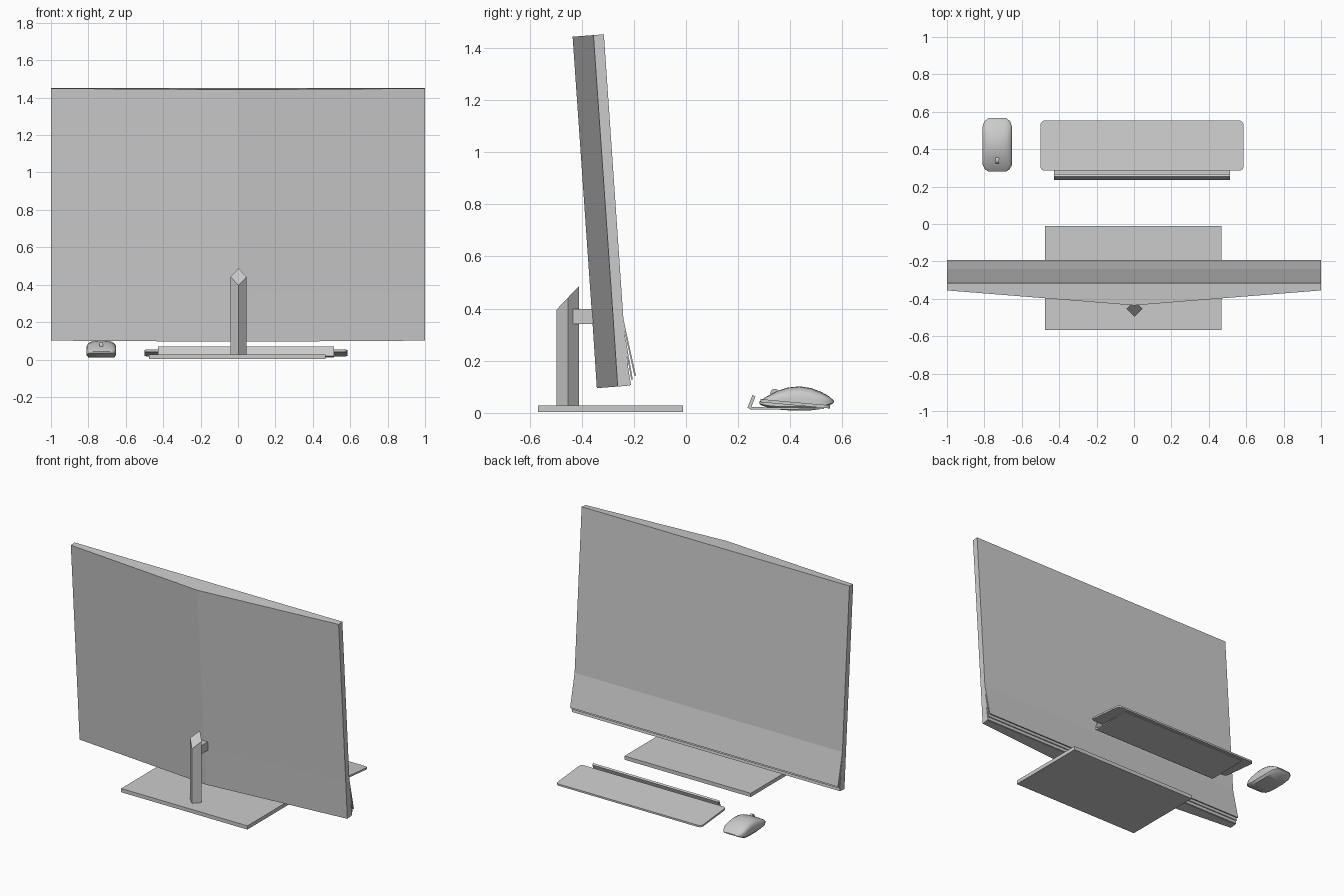
import bpy, bmesh, math
from mathutils import Vector

if "Cube" in bpy.data.objects:
    bpy.data.objects.remove(bpy.data.objects["Cube"])


def finish(name, bm):
    bmesh.ops.recalc_face_normals(bm, faces=bm.faces)
    me = bpy.data.meshes.new(name)
    bm.to_mesh(me)
    bm.free()
    ob = bpy.data.objects.new(name, me)
    bpy.context.collection.objects.link(ob)
    return ob


def loft(name, rings):
    """Skin a list of equal-length closed rings and cap both ends."""
    bm = bmesh.new()
    rows = [[bm.verts.new(p) for p in r] for r in rings]
    n = len(rows[0])
    for a, b in zip(rows, rows[1:]):
        for i in range(n):
            j = (i + 1) % n
            bm.faces.new((a[i], a[j], b[j], b[i]))
    bm.faces.new(rows[0])
    bm.faces.new(rows[-1])
    return finish(name, bm)


def prism(name, profile, x0, x1):
    """Extrude a y-z profile along x."""
    return loft(name, [[(x, y, z) for y, z in profile] for x in (x0, x1)])


def slat(name, a, b, thick, x0, x1):
    """Thin board whose front face runs from a to b in the y-z plane."""
    a, b = Vector(a), Vector(b)
    d = (b - a).normalized()
    off = Vector((d.y, -d.x)) * thick
    return prism(name, [a, b, b + off, a + off], x0, x1)


def box(name, lo, hi):
    return prism(name, [(lo[1], lo[2]), (hi[1], lo[2]), (hi[1], hi[2]), (lo[1], hi[2])], lo[0], hi[0])


# Monitor body: flat screen, folded chin, shallow V-shaped back
levels = [((-.315, 1.452), (-.355, 1.449), (-.435, 1.443)),
          ((-.240, .360), (-.279, .357), (-.359, .351)),
          ((-.215, .105), (-.262, .101), (-.342, .095))]
loft("monitor_body", [[(1, *f), (1, *s), (0, *c), (-1, *s), (-1, *f)] for f, s, c in levels])

# Layered chin slats
slats = [((-.240, .360), (-.192, .143)),
         ((-.231, .280), (-.204, .128)),
         ((-.223, .180), (-.211, .108))]
for i, (a, b) in enumerate(slats):
    slat(f"chin_slat_{i + 1}", a, b, .006, -1, 1)

# Stand: base, diamond column with sloping top, connector
box("stand_base", (-.475, -.568, 0.003), (.468, -.012, .028))
cx, cy, r = .003, -.453, .043
diamond = [(cx, cy - r), (cx + r, cy), (cx, cy + r), (cx - r, cy)]
loft("stand_column", [[(x, y, .027) for x, y in diamond],
                      [(x, y, .442 + 1.05 * (y - cy)) for x, y in diamond]])
box("stand_connector", (-.02, -.434, .34), (.026, -.345, .398))


# Keyboard: tilted board with rounded corners
def rounded(x0, x1, y0, y1, rad, seg=5):
    pts = []
    for x, y, q in ((x1 - rad, y1 - rad, 0), (x0 + rad, y1 - rad, 1),
                    (x0 + rad, y0 + rad, 2), (x1 - rad, y0 + rad, 3)):
        for k in range(seg + 1):
            t = (q + k / seg) * math.pi / 2
            pts.append((x + rad * math.cos(t), y + rad * math.sin(t)))
    return pts


plan = rounded(-.5, .585, .285, .553, .022)
loft("keyboard_board", [[(x, y, .053 - .09 * (y - .285) - h) for x, y in plan] for h in (.012, 0)])

# Keyboard support: flat foot and leaning rear lip
prism("keyboard_foot", [(.247, .012), (.53, .015), (.53, .02), (.245, .022)], -.427, .514)
prism("keyboard_rear_lip", [(.236, .02), (.247, .014), (.266, .062), (.255, .069)], -.427, .514)

# Mouse: domed sections along its length (y, half width, bottom, side height, top)
stations = [(.282, .050, .034, .040, .044), (.292, .066, .028, .042, .052),
            (.315, .078, .020, .047, .066), (.35, .080, .013, .052, .084),
            (.39, .080, .010, .056, .097), (.435, .080, .010, .058, .102),
            (.48, .080, .010, .056, .095), (.52, .079, .015, .052, .080),
            (.548, .069, .028, .047, .064), (.563, .052, .036, .043, .051),
            (.568, .040, .040, .043, .046)]
mx = -.731
rings = []
for y, w, zb, zs, zt in stations:
    ring = [(mx - w * .85, y, zb), (mx + w * .85, y, zb), (mx + w, y, zb + (zs - zb) * .3)]
    for k in range(11):
        t = math.pi * k / 10
        c, s = math.cos(t), math.sin(t)
        ring.append((mx + w * math.copysign(abs(c) ** .75, c), y, zs + (zt - zs) * s ** .75))
    ring.append((mx - w, y, zb + (zs - zb) * .3))
    rings.append(ring)
mouse = loft("mouse_shell", rings)

# Scroll wheel
wheel = prism("mouse_wheel", [(.341 + .018 * math.cos(k * math.pi / 10),
                               .074 + .018 * math.sin(k * math.pi / 10)) for k in range(20)],
              mx - .009, mx + .009)

for ob in (mouse, wheel):
    bpy.ops.object.select_all(action='DESELECT')
    ob.select_set(True)
    bpy.context.view_layer.objects.active = ob
    bpy.ops.object.shade_smooth_by_angle(angle=math.radians(40))
